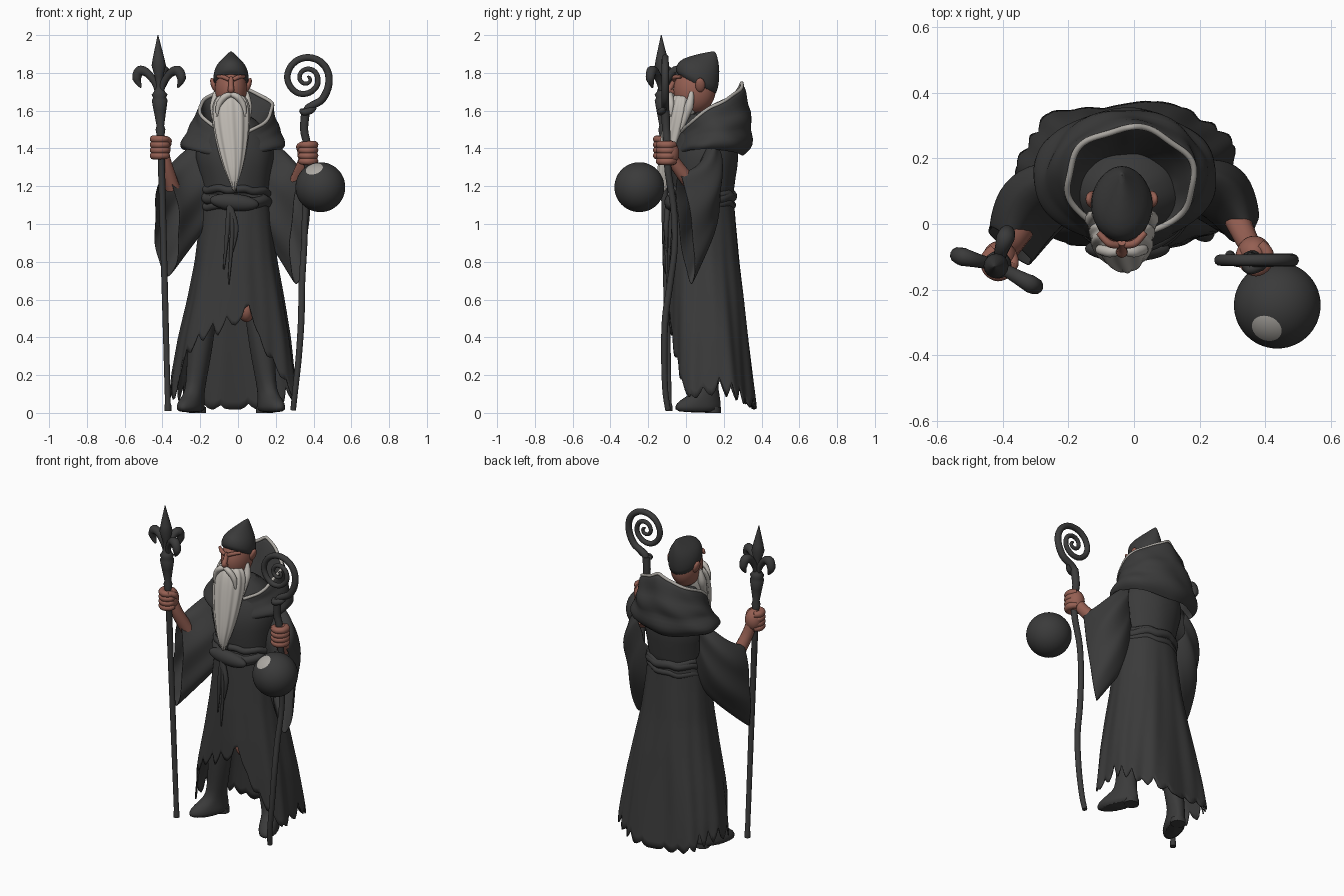
import bpy, bmesh, math, random
from mathutils import Vector as V

if "Cube" in bpy.data.objects:
    bpy.data.objects.remove(bpy.data.objects["Cube"])
random.seed(4)
TAU = 2 * math.pi


def material(name, r, g, b):
    m = bpy.data.materials.new(name)
    m.diffuse_color = (r, g, b, 1)
    m.use_nodes = True
    m.node_tree.nodes["Principled BSDF"].inputs["Base Color"].default_value = m.diffuse_color
    return m


DARK = material("charcoal cloth", 0.043, 0.043, 0.043)
SKIN = material("reddish skin", 0.30, 0.115, 0.085)
WHITE = material("white hair", 0.52, 0.49, 0.45)
TRIM = material("pale trim", 0.42, 0.40, 0.37)


def interp(table, x):
    """Piecewise linear lookup in rows sorted by their first number."""
    if x <= table[0][0]:
        return table[0][1:]
    for a, b in zip(table, table[1:]):
        if x <= b[0]:
            t = (x - a[0]) / (b[0] - a[0])
            return [p + (q - p) * t for p, q in zip(a[1:], b[1:])]
    return table[-1][1:]


def skin(name, rows, mat, caps=False, solid=0, sub=0):
    """Surface through closed rings of points."""
    bm = bmesh.new()
    vs = [[bm.verts.new(p) for p in r] for r in rows]
    n = len(rows[0])
    for a, b in zip(vs, vs[1:]):
        for j in range(n):
            k = (j + 1) % n
            bm.faces.new((a[j], a[k], b[k], b[j]))
    if caps:
        bm.faces.new(vs[0][::-1])
        bm.faces.new(vs[-1])
    bmesh.ops.recalc_face_normals(bm, faces=bm.faces)
    me = bpy.data.meshes.new(name)
    bm.to_mesh(me)
    bm.free()
    me.materials.append(mat)
    for p in me.polygons:
        p.use_smooth = len(p.vertices) == 4
    ob = bpy.data.objects.new(name, me)
    bpy.context.collection.objects.link(ob)
    if solid:
        m = ob.modifiers.new("thickness", 'SOLIDIFY')
        m.thickness = solid
    if sub:
        ob.modifiers.new("smooth", 'SUBSURF').levels = sub
    return ob


def oval(u, cx, hx, yf, yb, z, e=1.0):
    """Point on an oval; u = 0 is the front, u = 90 degrees is +x."""
    s, c = math.sin(u), math.cos(u)
    s, c = math.copysign(abs(s) ** e, s), math.copysign(abs(c) ** e, c)
    return V((cx + hx * s, (yf + yb) / 2 - (yb - yf) / 2 * c, z))


def loft(name, table, mat, n=24, sub=1, wave=0, lobes=9, **kw):
    """Stack of ovals: z, centre x, half width, front y, back y."""
    rows = []
    for z, cx, hx, yf, yb in table:
        r = []
        for j in range(n):
            u = TAU * j / n
            k = 1 + wave * math.sin(lobes * u + 5 * z)
            m, h = (yf + yb) / 2, (yb - yf) / 2 * k
            r.append(oval(u, cx, hx * k, m - h, m + h, z))
        rows.append(r)
    return skin(name, rows, mat, caps=True, sub=sub, **kw)


def tube(name, pts, radii, mat, n=12, steps=5):
    """Round tube along a smoothed path; radii is one number or one per point."""
    P = [V(p) for p in pts]
    R = radii if isinstance(radii, (list, tuple)) else [radii] * len(P)
    path = []
    for i in range(len(P) - 1):
        a, b, c, d = P[max(i - 1, 0)], P[i], P[i + 1], P[min(i + 2, len(P) - 1)]
        for s in range(steps):
            t = s / steps
            q = 0.5 * (2 * b + (c - a) * t + (2 * a - 5 * b + 4 * c - d) * t * t
                       + (3 * b - a - 3 * c + d) * t ** 3)
            path.append((q, R[i] + (R[i + 1] - R[i]) * t))
    path.append((P[-1], R[-1]))
    rows, side = [], None
    for i, (q, r) in enumerate(path):
        d = (path[min(i + 1, len(path) - 1)][0] - path[max(i - 1, 0)][0]).normalized()
        side = side or d.orthogonal()
        side = (side - d * side.dot(d)).normalized()
        w = d.cross(side)
        rows.append([q + r * (side * math.cos(TAU * k / n) + w * math.sin(TAU * k / n))
                     for k in range(n)])
    return skin(name, rows, mat, caps=True)


def ball(name, c, s, mat, rot=(0, 0, 0), seg=28):
    bpy.ops.mesh.primitive_uv_sphere_add(segments=seg, ring_count=seg // 2 + 2, location=c, rotation=rot)
    ob = bpy.context.object
    ob.name, ob.scale = name, s
    ob.data.materials.append(mat)
    bpy.ops.object.shade_smooth()
    return ob


# Skirt of the robe: torn hem, open at the front
SHAPE = [(0, -.02, .345, -.085, .37), (.2, -.02, .325, -.09, .35), (.4, -.015, .295, -.09, .33),
         (.6, -.01, .255, -.09, .31), (.8, -.01, .218, -.085, .285), (1.0, -.01, .195, -.075, .265),
         (1.16, -.01, .18, -.065, .25)]
HEM = [(-180, .03), (-140, .07), (-100, .12), (-72, .10), (-60, .30), (-45, .35), (-28, .42), (-8, .45),
       (5, .52), (13, .60), (18, .48), (26, .36), (45, .22), (65, .10), (100, .13), (140, .07), (180, .03)]
N = 144
columns, jag, peak = [], 0, .05
for j in range(N):
    u = TAU * j / N
    deg = math.degrees(u) - (360 if u > math.pi else 0)
    if j % 6 == 0:
        peak = random.uniform(.02, .10)
    jag = peak * (0, .25, .55, 1, .6, .2)[j % 6]
    hem = max(.02, interp(HEM, deg)[0] - .03 + jag)
    col = []
    for i in range(29):
        z = 1.16 + (hem - 1.16) * i / 28
        cx, hx, yf, yb = interp(SHAPE, z)
        k = (1.16 - z) * (.009 * math.sin(7 * u + 2 * z) + .003 * math.sin(17 * u - 3 * z))
        col.append(oval(u, cx, hx + k, yf - k, yb + k, z, 1 - .22 * (1.16 - z)))
    columns.append(col)
skin("robe_skirt", [list(r) for r in zip(*columns)], DARK, solid=.008)

# Upper robe and sash
loft("robe_torso", [(1.08, -.01, .18, -.065, .25), (1.2, -.01, .178, -.07, .255), (1.3, -.015, .20, -.085, .275),
                    (1.4, -.02, .22, -.08, .285), (1.5, -.02, .17, -.03, .25), (1.6, -.03, .08, 0, .15)],
     DARK, wave=.012)
for i, (z, r, tilt) in enumerate([(1.10, .020, .01), (1.135, .026, -.015), (1.17, .02, .015)]):
    ring = [oval(TAU * k / 24, -.01, .172, -.072, .245, z + tilt * math.sin(TAU * k / 24 + i)
                 + .006 * math.sin(k * 2.1)) for k in range(25)]
    tube(f"sash_{i}", ring, r, DARK)
ball("sash_knot", (-.02, -.075, 1.115), (.13, .04, .045), DARK, (0, .1, 0))
for i, (x, z) in enumerate([(-.075, .76), (-.03, .85), (-.05, .68)]):
    tube(f"sash_tail_{i}", [(-.045, -.095, 1.1), (x + .02, -.105, .98), (x, -.10, z)], [.016, .014, .004], DARK)

# Shoulder mantle that rises into a pointed open hood
RIM = [(0, 1.46), (45, 1.53), (90, 1.62), (135, 1.68), (165, 1.72), (180, 1.75)]
LOW = [(0, 1.34), (50, 1.39), (90, 1.40), (180, 1.36)]
WRAP = [(0, .265, -.05, .30), (.08, .285, -.06, .34), (.22, .28, -.06, .358), (.38, .245, -.05, .338),
        (.46, .243, -.045, .352), (.62, .23, -.04, .35), (.70, .215, -.035, .325), (.88, .21, -.033, .318),
        (1, .20, -.03, .30), (.97, .185, -.02, .285), (.7, .165, -.02, .25), (.35, .11, 0, .2)]


def mantle(u, f, hx, yf, yb):
    a = abs(math.degrees(u) - (360 if u > math.pi else 0))
    lo, hi = interp(LOW, a)[0], interp(RIM, a)[0]
    k = .006 * math.sin(6 * u + 9 * f)
    return oval(u, -.03 + .02 * f, hx + k, yf, yb + k, lo + (hi - lo) * f)


skin("hooded_mantle", [[mantle(TAU * j / 48, *w) for j in range(48)] for w in WRAP], DARK, sub=1)
tube("hood_trim", [mantle(math.radians(d), .99, .193, -.03, .292) for d in range(20, 341, 8)], .0095, TRIM, steps=2)


# Wide hanging sleeves: each ring has a top point, a bottom point and a half width
def sleeve(name, rings, across):
    rows = []
    for t, b, w in rings:
        t, b, d = V(t), V(b), V(across).normalized()
        rows.append([(t + b) / 2 + (t - b) / 2 * math.cos(TAU * k / 24) + d * w * math.sin(TAU * k / 24)
                     * (1 + .12 * math.sin(k * 1.6)) for k in range(24)])
    skin(name, rows, DARK, solid=.008, sub=2)


sleeve("sleeve_left", [((-.15, .13, 1.47), (-.12, .12, 1.16), .11), ((-.27, .13, 1.40), (-.18, .12, .98), .11),
                       ((-.365, .06, 1.30), (-.28, .03, .85), .105), ((-.385, -.045, 1.26), (-.375, -.10, .71), .085)],
       (.8, -.6, 0))
sleeve("sleeve_right", [((.12, .13, 1.47), (.09, .12, 1.16), .11), ((.23, .13, 1.40), (.15, .13, .95), .11),
                        ((.315, .07, 1.30), (.23, .09, .82), .095), ((.35, -.045, 1.27), (.31, .03, .67), .06)],
       (.8, .6, 0))


# Forearms and fists
def fist(name, c, s, elbow):
    c = V(c)
    tube(name + "_forearm", [elbow, V(elbow).lerp(c, .55), c + V((-s * .01, .025, -.02))], [.04, .035, .032], SKIN)
    ball(name + "_palm", c + V((-s * .002, .012, 0)), (.052, .052, .068), SKIN)
    for i in range(4):
        z = .044 - .029 * i
        arc = [c + V((s * .037 * math.cos(a), .04 * math.sin(a), z)) for a in (1.2, .3, -.6, -1.5, -2.4, -3.1)]
        tube(f"{name}_finger_{i}", arc, [.018, .021, .021, .02, .018, .014], SKIN)
    tube(name + "_thumb", [c + V((-s * .03, .03, .0)), c + V((-s * .042, -.005, .035)), c + V((-s * .02, -.04, .05))],
         [.02, .018, .012], SKIN)


fist("left_hand", (-.41, -.115, 1.405), -1, (-.345, -.02, 1.19))
fist("right_hand", (.368, -.10, 1.375), 1, (.31, .02, 1.22))

# Head, face and beard
ball("head", (-.037, .045, 1.71), (.086, .112, .125), SKIN)
tube("nose", [(-.037, -.055, 1.775), (-.037, -.075, 1.735), (-.037, -.086, 1.71), (-.037, -.06, 1.695)],
     [.012, .014, .018, .012], SKIN)
for s in (-1, 1):
    ball("ear", (-.037 + s * .09, .075, 1.735), (.016, .026, .04), SKIN, (0, s * .35, 0), 16)
    tube("brow", [(-.037 + s * .012, -.064, 1.764), (-.037 + s * .04, -.058, 1.778), (-.037 + s * .072, -.026, 1.78)],
         [.011, .012, .008], SKIN)
    tube("moustache", [(-.037, -.08, 1.687), (-.037 + s * .035, -.084, 1.672), (-.037 + s * .065, -.078, 1.63),
                       (-.037 + s * .075, -.08, 1.57)], [.013, .018, .016, .004], WHITE)
    tube("side_beard", [(-.037 + s * .082, .03, 1.70), (-.037 + s * .088, .015, 1.62), (-.037 + s * .08, -.03, 1.5)],
         [.01, .025, .012], WHITE)
loft("beard", [(1.69, -.037, .06, -.06, .03), (1.66, -.037, .088, -.085, .05), (1.6, -.037, .102, -.105, .05),
               (1.5, -.035, .094, -.125, .02), (1.4, -.03, .077, -.14, -.02), (1.3, -.026, .053, -.15, -.05),
               (1.23, -.022, .026, -.15, -.08), (1.17, -.02, .005, -.125, -.11)], WHITE, n=48, wave=.06, lobes=11)

# Pointed cap, lower at the back
CAP = [(0, .092, -.055, .155), (.25, .096, -.055, .172), (.5, .088, -.045, .178), (.68, .065, -.02, .176),
       (.86, .03, .05, .168), (1, .004, .142, .156)]
skin("cap", [[oval(u, -.037, hx, yf, yb, (1 - f) * (1.725 + .065 * math.cos(u)) + f * 1.915)
              for u in (TAU * k / 32 for k in range(32))] for f, hx, yf, yb in CAP], DARK, caps=True, sub=1)

# Boots with trouser legs, toes turned out, and the bare knee
BOOT = [(0, 0, .055, -.07, .187), (.035, 0, .06, -.075, .19), (.065, 0, .054, -.05, .187), (.1, 0, .05, .025, .18),
        (.15, 0, .05, .045, .17), (.3, 0, .064, .035, .17), (.4, 0, .066, .03, .17), (.65, 0, .068, .03, .18)]
for s, name in ((-1, "left"), (1, "right")):
    ob = loft(name + "_boot", BOOT, DARK, wave=.012, lobes=7)
    for v in ob.data.vertices:
        x, y, z = v.co
        a = s * .42
        y -= .11
        v.co = (-.037 + s * (.192 - .13 * max(0, z - .1)) + x * math.cos(a) - y * math.sin(a),
                .11 + x * math.sin(a) + y * math.cos(a), z)
    loft(name + "_heel", [(0, -.037 + s * .177, .045, .10, .185), (.03, -.037 + s * .177, .045, .10, .185)], DARK, sub=0)
ball("knee", (.045, .0, .55), (.045, .065, .07), SKIN)


# Spear-headed staff: one turned profile on a leaning axis
def axis(z):
    return V((-.37, -.09, 0)).lerp(V((-.424, -.131, 2)), z / 2)


TURN = [(.01, .018), (.04, .018), (.05, .015), (1.46, .019), (1.50, .026), (1.52, .02), (1.6, .033), (1.655, .042),
        (1.67, .034), (1.685, .042), (1.70, .03), (1.73, .018), (1.78, .022), (1.84, .038), (1.88, .03), (2.0, .002)]
tube("spear_staff", [axis(z) for z, r in TURN], [r for z, r in TURN], DARK, n=16, steps=1)
for i, (deg, k) in enumerate([(165, 1), (-28, 1.1), (72, .85)]):
    d = V((math.cos(math.radians(deg)), math.sin(math.radians(deg)), 0))
    tube(f"spear_prong_{i}", [axis(z) + d * r * k for r, z in
                              ((.01, 1.70), (.025, 1.75), (.065, 1.80), (.105, 1.81), (.122, 1.77), (.10, 1.722))],
         [.014, .018, .022, .028, .024, .004], DARK)

# Crooked staff ending in a spiral
tube("crook_pole", [(.292, -.095, .015), (.303, -.11, .12), (.322, -.115, .3), (.335, -.11, .5), (.338, -.085, .68),
                    (.350, -.06, .88), (.357, -.065, 1.08), (.37, -.095, 1.28), (.365, -.10, 1.42), (.35, -.105, 1.5),
                    (.358, -.11, 1.6)], [.015, .016, .017, .018, .018, .017, .018, .019, .021, .022, .024], DARK)
SPIRAL = [(-60, .14), (-30, .122), (0, .116), (90, .109), (180, .105), (240, .092), (300, .07), (360, .056),
          (450, .048), (540, .040), (630, .028), (720, .014), (780, .004)]
curl = [(.358, -.11, 1.58), (.372, -.11, 1.615)]
for deg in range(-60, 781, 20):
    r, a = interp(SPIRAL, deg)[0], math.radians(deg)
    curl.append((.366 + r * math.cos(a), -.11, 1.772 + r * math.sin(a)))
tube("crook_spiral", curl, [.021 - .013 * i / len(curl) for i in range(len(curl))], DARK, steps=3)
tube("crook_collar", [(.335, -.11, 1.60), (.35, -.135, 1.592), (.385, -.125, 1.60), (.41, -.11, 1.615)],
     [.012, .018, .018, .008], DARK)

# Floating orb with a pale spot at its pole
toward = V((-.25, -.55, .75))
orb = ball("orb", (.436, -.247, 1.195), (.132,) * 3, DARK, toward.to_track_quat('Z', 'Y').to_euler(), 48)
orb.data.materials.append(TRIM)
for p in orb.data.polygons:
    p.material_index = int(p.center.normalized().z > math.cos(.31))
